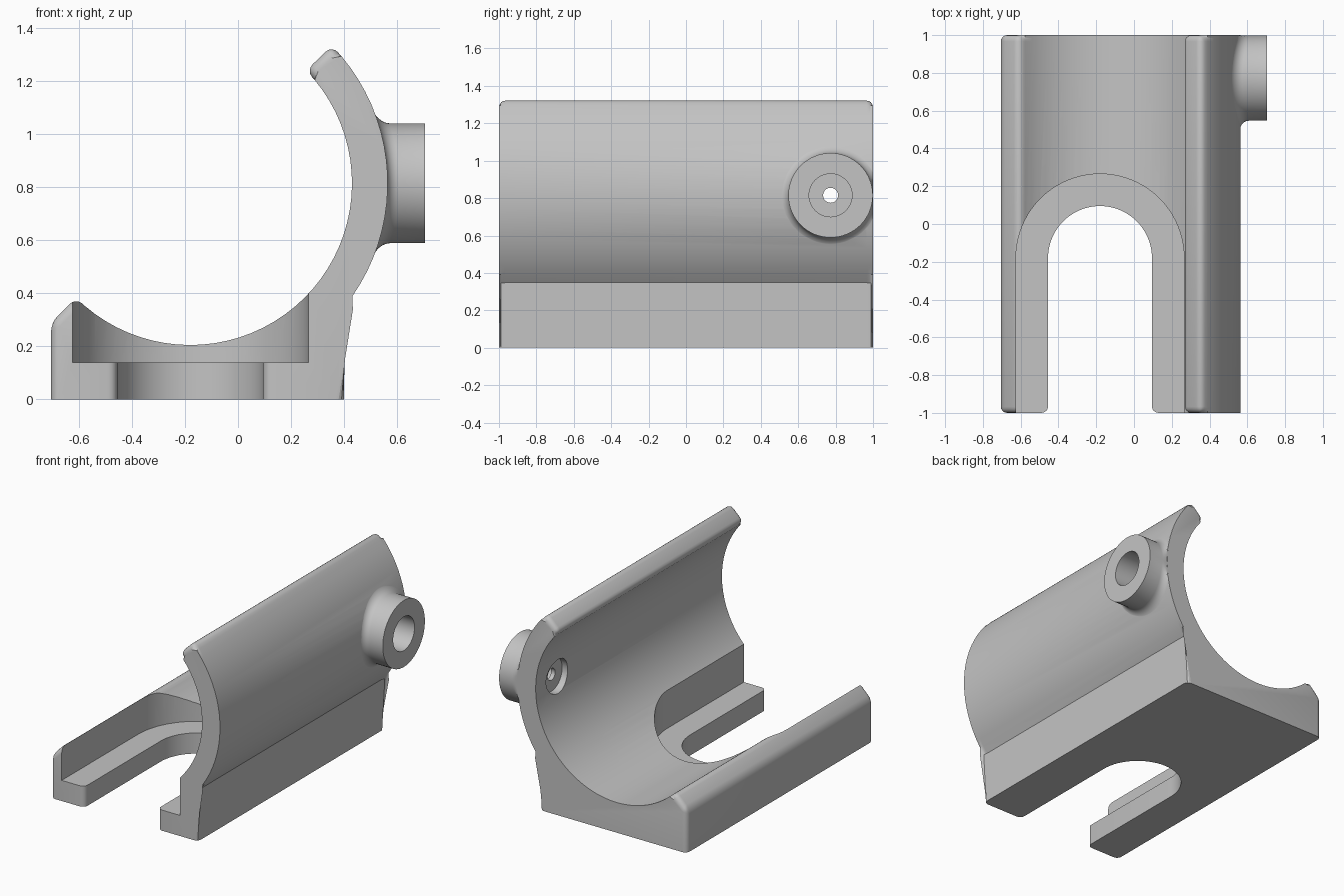
import bpy, bmesh, math
from math import sin, cos, radians, pi, sqrt

if "Cube" in bpy.data.objects:
    bpy.data.objects.remove(bpy.data.objects["Cube"])

CX, CZ, R_IN, R_OUT = -0.18, 0.815, 0.61, 0.745   # cradle arc
HALF, ROUND = 1.0, 0.033
BOSS_Y, BOSS_R, FLARE = 0.773, 0.226, 0.045


def finish(bm, name):
    bmesh.ops.recalc_face_normals(bm, faces=bm.faces[:])
    mesh = bpy.data.meshes.new(name)
    bm.to_mesh(mesh)
    bm.free()
    ob = bpy.data.objects.new(name, mesh)
    bpy.context.collection.objects.link(ob)
    return ob


def prism(bm, points, step):
    """Extrude a closed loop of 3D points by the vector step."""
    rings = [[bm.verts.new([p[i] + k * step[i] for i in range(3)]) for p in points]
             for k in (0, 1)]
    bridge(bm, *rings)
    bm.faces.new(rings[0])
    bm.faces.new(rings[1])
    return rings


def bridge(bm, a, b):
    n = len(a)
    for i in range(n):
        j = (i + 1) % n
        bm.faces.new((a[i], a[j], b[j], b[i]))


def arc(r, start, end, steps):
    angles = [radians(start + (end - start) * i / steps) for i in range(steps + 1)]
    return [(CX + r * cos(a), CZ + r * sin(a)) for a in angles]


def combine(body, tool, operation):
    mod = body.modifiers.new(operation, 'BOOLEAN')
    mod.operation, mod.object, mod.solver = operation, tool, 'EXACT'
    graph = bpy.context.evaluated_depsgraph_get()
    mesh = bpy.data.meshes.new_from_object(body.evaluated_get(graph))
    body.modifiers.clear()
    body.data = mesh
    bpy.data.objects.remove(tool)


# Cradle: extruded profile with rounded ends and lips
def make_cradle():
    side = 0.4
    meet = -math.degrees(math.acos((side - CX) / R_OUT))
    inner = arc(R_IN, 44.2, -135, 40)
    outer = arc(R_OUT, meet, 44.2, 20)
    profile = inner + [(-0.705, 0.29), (-0.705, 0), (side, 0)] + outer
    bm = bmesh.new()
    front, back = prism(bm, [(x, -HALF, z) for x, z in profile], (0, 2 * HALF, 0))
    lips = {0, len(inner) - 1, len(inner), len(profile) - 1}
    long_edges = [bm.edges.get((front[i], back[i])) for i in lips]
    end_edges = [e for e in bm.edges
                 if abs(e.verts[0].co.y - e.verts[1].co.y) < 1e-5
                 and max(v.co.z for v in e.verts) > 0.001]
    bmesh.ops.bevel(bm, geom=long_edges + end_edges, offset=ROUND, segments=4,
                    profile=0.5, affect='EDGES', clamp_overlap=False)
    return finish(bm, "cradle")


# Round-ended slot cutter, optionally flaring out to round the foot corners
def slot_cutter(r, low, high, flare):
    yc = -0.18
    right = []
    if flare:
        for i in range(5):
            a = radians(90 * i / 4)
            right.append((r + flare * (1 - sin(a)), -HALF + flare * (1 - cos(a))))
        right.insert(0, (r + flare, -HALF - 0.1))
    else:
        right.append((r, -HALF - 0.1))
    top = [(r * cos(pi * i / 40), yc + r * sin(pi * i / 40)) for i in range(41)]
    loop = right + top + [(-x, y) for x, y in reversed(right)]
    bm = bmesh.new()
    prism(bm, [(CX + x, y, low) for x, y in loop], (0, 0, high - low))
    return finish(bm, "slot_cutter")


# Side boss, flaring into the curved wall and trimmed flush with the back
def make_boss():
    bm = bmesh.new()
    n = 64

    def ring(r, place):
        verts = []
        for i in range(n):
            a = 2 * pi * i / n
            y, dz = min(BOSS_Y + r * cos(a), HALF - 0.001), r * sin(a)
            wall = CX + sqrt(R_OUT ** 2 - dz ** 2) - 0.002
            verts.append(bm.verts.new((place(wall), y, CZ + dz)))
        return verts

    rings = [ring(BOSS_R + FLARE, lambda w: 0.47)]
    for i in range(6):
        a = radians(90 * i / 5)
        rings.append(ring(BOSS_R + FLARE * (1 - sin(a)),
                          lambda w: w + FLARE * (1 - cos(a))))
    rings.append(ring(BOSS_R, lambda w: 0.705))
    for a, b in zip(rings, rings[1:]):
        bridge(bm, a, b)
    bm.faces.new(rings[0])
    bm.faces.new(rings[-1])
    return finish(bm, "boss")


def hole_cutter(r, x0, x1):
    bm = bmesh.new()
    loop = [(x0, BOSS_Y + r * cos(2 * pi * i / 48), CZ + r * sin(2 * pi * i / 48))
            for i in range(48)]
    prism(bm, loop, (x1 - x0, 0, 0))
    return finish(bm, "hole_cutter")


cradle = make_cradle()
combine(cradle, make_boss(), 'UNION')
combine(cradle, slot_cutter(0.445, 0.14, 0.6, 0), 'DIFFERENCE')
combine(cradle, slot_cutter(0.275, -0.1, 0.3, 0.035), 'DIFFERENCE')
# Wide bores from both sides, joined by a narrow one through a thin web
for r, x0, x1 in ((0.115, 0.5, 0.8), (0.115, 0.3, 0.47), (0.04, 0.4, 0.6)):
    combine(cradle, hole_cutter(r, x0, x1), 'DIFFERENCE')

# Single grey plastic
grey = bpy.data.materials.new("grey_plastic")
grey.use_nodes = True
colour = (0.55, 0.55, 0.55, 1)
grey.diffuse_color = colour
grey.node_tree.nodes["Principled BSDF"].inputs["Base Color"].default_value = colour
cradle.data.materials.clear()
cradle.data.materials.append(grey)

bpy.context.view_layer.objects.active = cradle
cradle.select_set(True)
bpy.ops.object.shade_smooth_by_angle(angle=radians(30))
